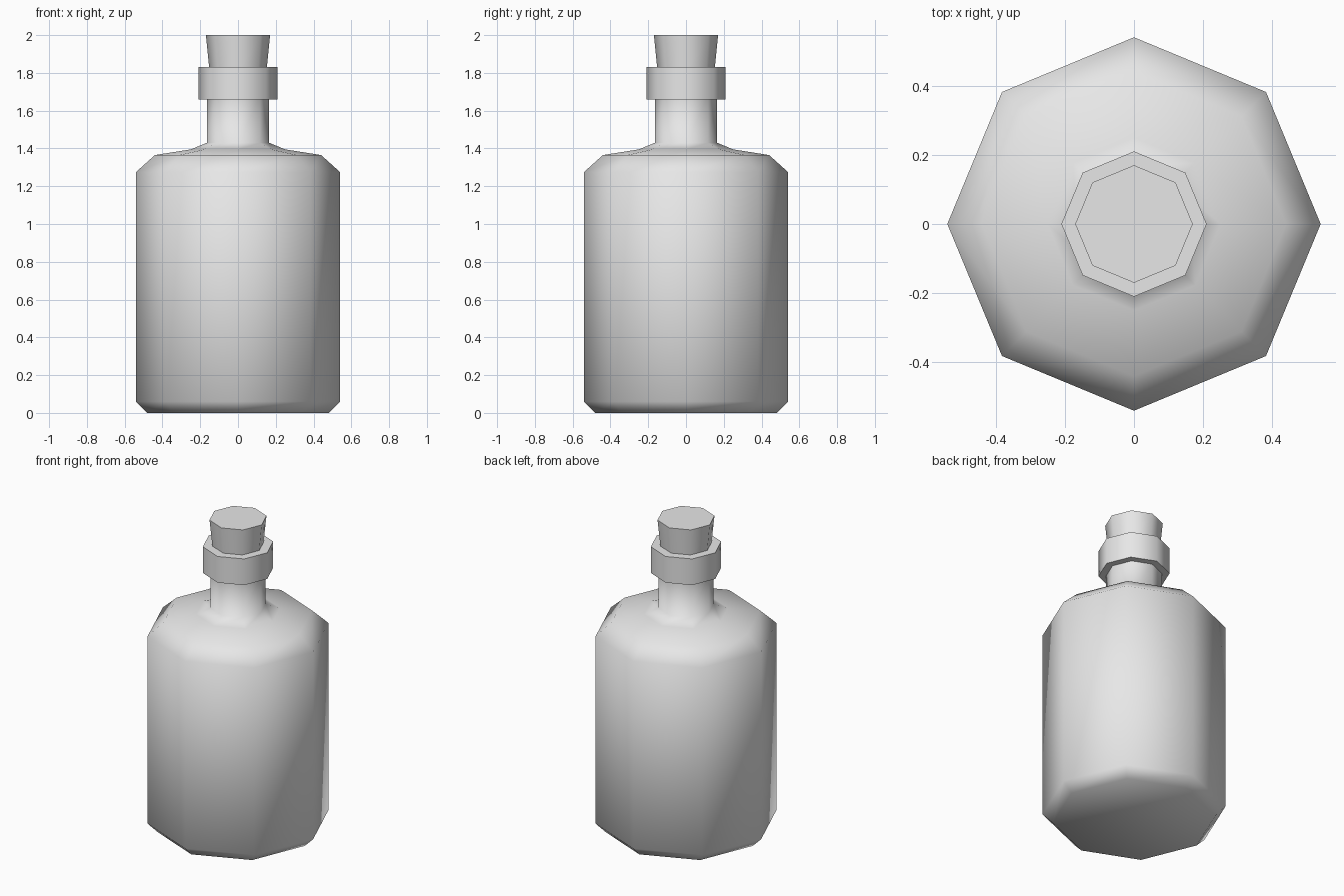
import bpy
import bmesh
from math import cos, sin, pi, radians

SIDES = 8

cube = bpy.data.objects.get("Cube")
if cube:
    bpy.data.objects.remove(cube, do_unlink=True)

grey = bpy.data.materials.new("plain grey")
grey.use_nodes = True
grey.diffuse_color = (0.8, 0.8, 0.8, 1)
grey.node_tree.nodes["Principled BSDF"].inputs["Base Color"].default_value = grey.diffuse_color


def turned(name, profile, smooth_angle):
    """Eight-sided closed solid from a bottom-to-top list of (radius, height)."""
    bm = bmesh.new()
    rings = []
    for r, z in profile:
        rings.append([bm.verts.new((r * cos(2 * pi * i / SIDES), r * sin(2 * pi * i / SIDES), z))
                      for i in range(SIDES)])
    for low, high in zip(rings, rings[1:]):
        for i in range(SIDES):
            j = (i + 1) % SIDES
            bm.faces.new((low[i], low[j], high[j], high[i]))
    bm.faces.new(rings[0][::-1])
    bm.faces.new(rings[-1])
    mesh = bpy.data.meshes.new(name)
    bm.to_mesh(mesh)
    bm.free()
    mesh.materials.append(grey)
    obj = bpy.data.objects.new(name, mesh)
    bpy.context.collection.objects.link(obj)
    bpy.ops.object.select_all(action="DESELECT")
    obj.select_set(True)
    bpy.context.view_layer.objects.active = obj
    bpy.ops.object.shade_smooth_by_angle(angle=radians(smooth_angle))
    return obj


# Body with chamfered base, sloping shoulder and neck
turned("bottle_body", [(0.48, 0), (0.54, 0.06), (0.54, 1.275), (0.44, 1.365),
                       (0.25, 1.395), (0.165, 1.43), (0.165, 1.67)], 80)

# Thick lip around the neck
turned("neck_collar", [(0.21, 1.66), (0.21, 1.83)], 50)

# Tapered stopper
turned("cork", [(0.15, 1.80), (0.17, 2.0)], 50)
